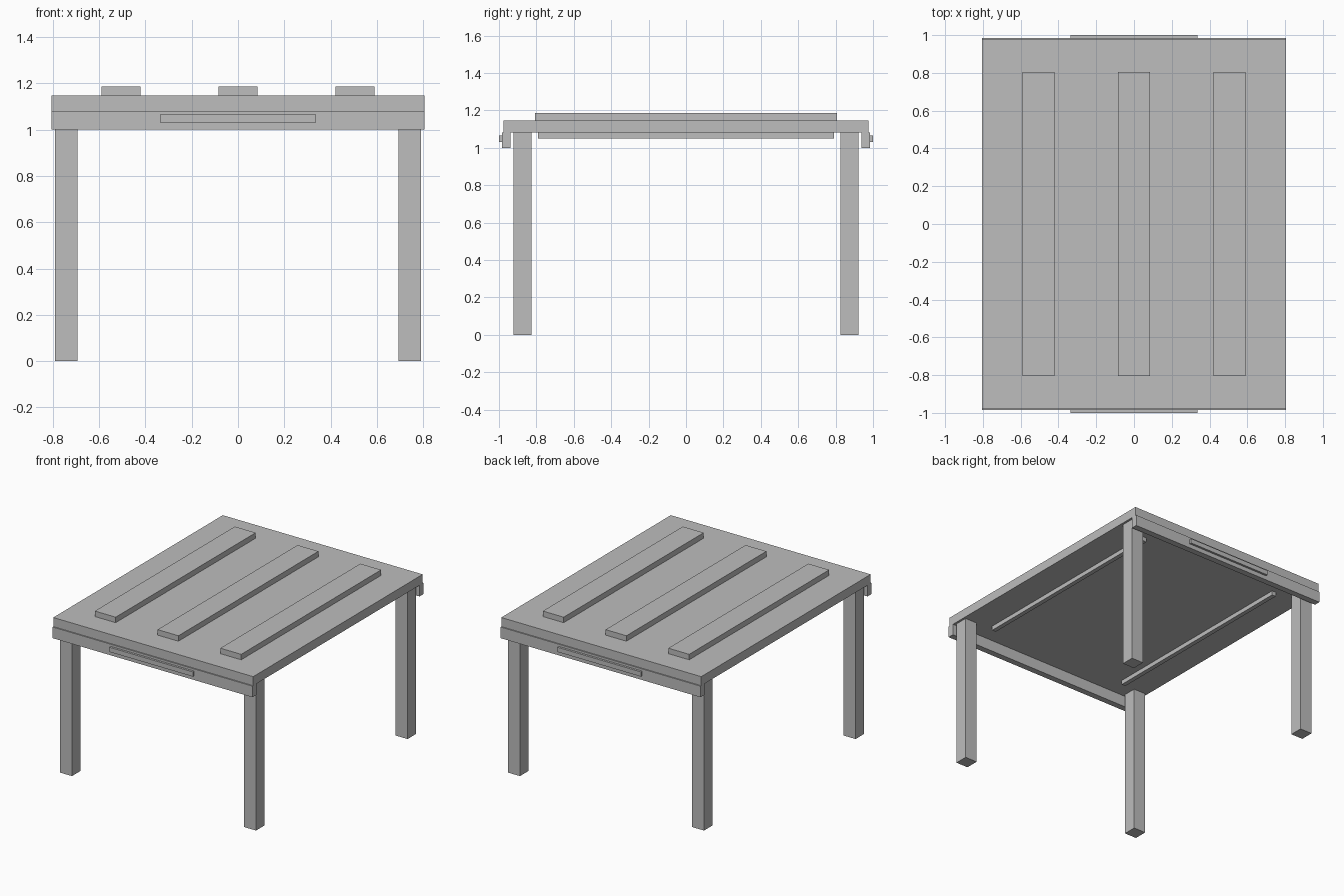
import bpy

cube = bpy.data.objects.get("Cube")
if cube:
    bpy.data.objects.remove(cube, do_unlink=True)

grey = bpy.data.materials.new("plain grey")
grey.use_nodes = True
colour = (0.51, 0.51, 0.51, 1)
grey.diffuse_color = colour
grey.node_tree.nodes["Principled BSDF"].inputs["Base Color"].default_value = colour


def box(name, x, y, z):
    """Box from (low, high) ranges on each axis."""
    bpy.ops.mesh.primitive_cube_add(size=1, location=[sum(r) / 2 for r in (x, y, z)])
    ob = bpy.context.object
    ob.name = name
    ob.scale = [r[1] - r[0] for r in (x, y, z)]
    bpy.ops.object.transform_apply(location=False, rotation=False, scale=True)
    ob.data.materials.append(grey)
    return ob


def around(centre, half):
    return (centre - half, centre + half)


TOP_X, UNDERSIDE, SURFACE = 0.806, 1.081, 1.147

# Table top
box("table_top", around(0, TOP_X), around(0, 0.976), (UNDERSIDE, SURFACE))

# Raised slats on the top
for side, x in (("right", -0.506), ("middle", 0), ("left", 0.506)):
    box(f"{side}_slat", around(x, 0.084), around(0, 0.806), (SURFACE, 1.187))

# Aprons, handles and legs at each end
for end, ys in (("front", -1), ("back", 1)):
    box(f"{end}_apron", around(0, TOP_X), around(ys * 0.962, 0.0225), (1.0, UNDERSIDE))
    box(f"{end}_handle", around(0, 0.336), around(ys * 0.992, 0.008), (1.031, 1.065))
    for side, xs in (("right", -1), ("left", 1)):
        box(f"{end}_{side}_leg", around(xs * 0.742, 0.048),
            around(ys * 0.873, 0.048), (0, UNDERSIDE))

# Thin rails under the top
for side, xs in (("right", -1), ("left", 1)):
    box(f"{side}_under_rail", around(xs * 0.57, 0.016), around(0, 0.79), (1.05, UNDERSIDE))
